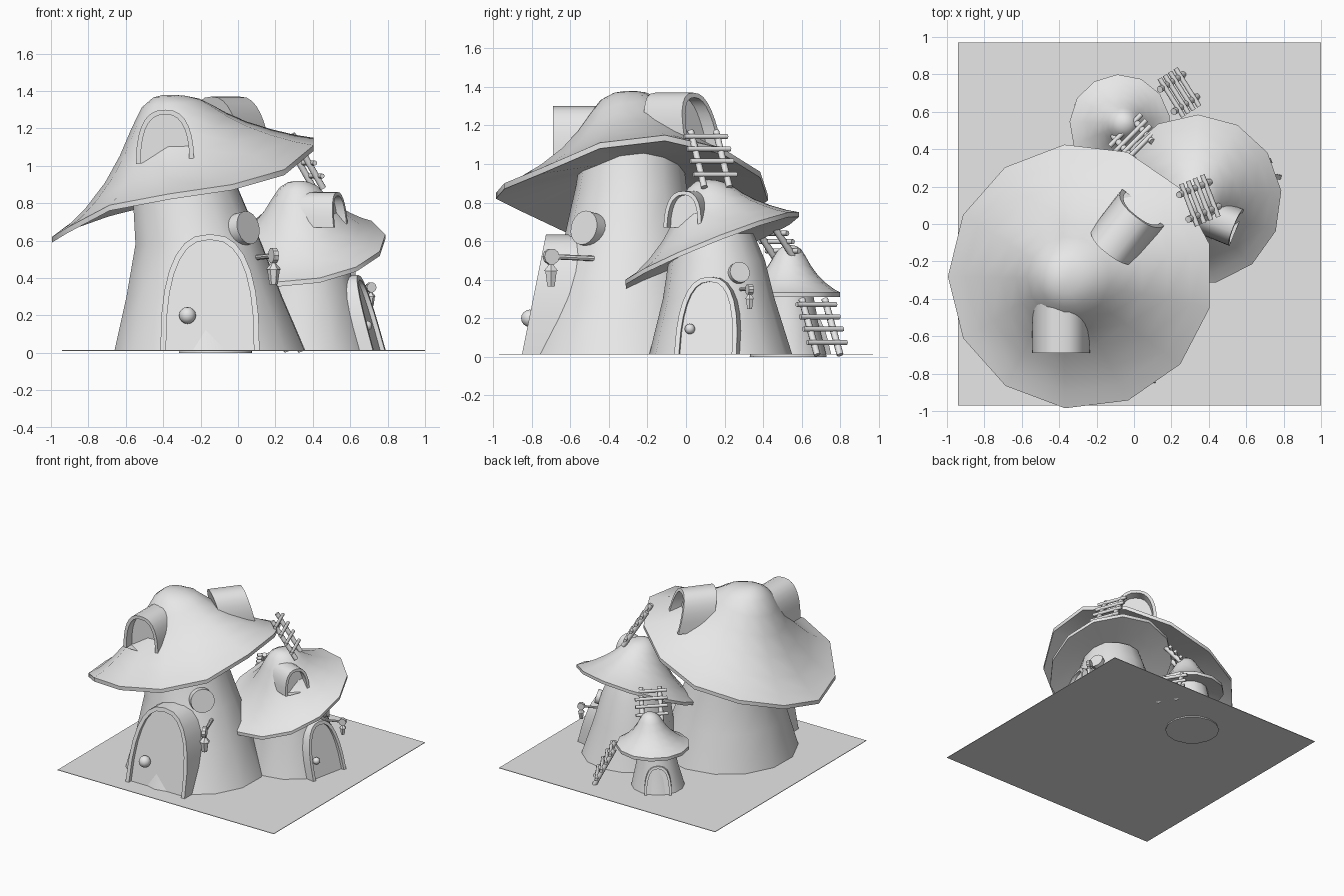
import bpy
import bmesh
from math import cos, sin, pi, radians, atan2
from mathutils import Vector

if "Cube" in bpy.data.objects:
    bpy.data.objects.remove(bpy.data.objects["Cube"])

GREY = (0.8, 0.8, 0.8, 1)
clay = bpy.data.materials.new("clay_grey")
clay.use_nodes = True
clay.diffuse_color = GREY
clay.node_tree.nodes["Principled BSDF"].inputs["Base Color"].default_value = GREY
FLOOR = 0.015


def finish(name, bm, angle=50):
    bmesh.ops.recalc_face_normals(bm, faces=bm.faces)
    mesh = bpy.data.meshes.new(name)
    bm.to_mesh(mesh)
    bm.free()
    mesh.materials.append(clay)
    ob = bpy.data.objects.new(name, mesh)
    bpy.context.collection.objects.link(ob)
    bpy.ops.object.select_all(action='DESELECT')
    ob.select_set(True)
    bpy.context.view_layer.objects.active = ob
    bpy.ops.object.shade_smooth_by_angle(angle=radians(angle))
    return ob


def loft(bm, rings, closed=False):
    """Skin rings of points; close the ends, or join the last ring to the first."""
    rows = [[bm.verts.new(p) for p in ring] for ring in rings]
    n = len(rows[0])
    pairs = list(zip(rows, rows[1:])) + ([(rows[-1], rows[0])] if closed else [])
    for a, b in pairs:
        for i in range(n):
            j = (i + 1) % n
            bm.faces.new((a[i], a[j], b[j], b[i]))
    if not closed:
        bm.faces.new(rows[0])
        bm.faces.new(rows[-1])


def circle(c, r, n, phase=0.0):
    return [Vector((c[0] + r * cos(phase + 2 * pi * i / n),
                    c[1] + r * sin(phase + 2 * pi * i / n), c[2])) for i in range(n)]


def stem(name, sections, n=14):
    bm = bmesh.new()
    loft(bm, [circle((x, y, z), r, n, 0.2) for x, y, z, r in sections])
    finish(name, bm)


# Mushroom cap: bell profile as (share of the way to the rim, share of the height)
BELL = [(0.03, 1), (0.12, 0.98), (0.22, 0.91), (0.31, 0.76), (0.41, 0.57),
        (0.54, 0.38), (0.71, 0.2), (0.87, 0.07), (1, 0)]


def cap(name, rim, apex, under, thick):
    apex, under = Vector(apex), Vector(under)
    rings = []
    for s, h in BELL:
        ring = []
        for p in rim:
            q = apex.lerp(p, s)
            q.z = p.z + (apex.z - p.z) * h
            ring.append(q)
        rings.append(ring)
    lower = [p - Vector((0, 0, thick)) for p in rim]
    rings += [[p.lerp(under, t) for p in lower] for t in (0, 0.35, 0.7, 0.97)]
    bm = bmesh.new()
    loft(bm, rings)
    finish(name, bm)


def arch(name, width, height, wall, depth, recess, loc, facing, lean=0.0):
    """Arched frame with a set-back panel; facing is an angle in degrees."""
    a = radians(facing)
    f, u = Vector((cos(a), sin(a), 0)), Vector((-sin(a), cos(a), 0))

    def outline(w, h, d):
        pts = []
        for i in range(15):
            t = pi * i / 14
            x = (w / 2) * abs(cos(t)) ** 0.8 * (1 if i < 7 else -1)
            z = h * max(sin(t), 0) ** 0.8
            pts.append(Vector(loc) + u * x + f * (d - lean * z) + Vector((0, 0, z)))
        return pts

    w2, h2 = width - 2 * wall, height - wall
    bm = bmesh.new()
    loft(bm, [outline(width, height, -depth), outline(width, height, 0),
              outline(w2, h2, 0), outline(w2, h2, -depth)], closed=True)
    finish(name + "_frame", bm)
    bm = bmesh.new()
    loft(bm, [outline(w2, h2, -recess), outline(w2, h2, -depth)])
    finish(name + "_panel", bm)


def rod(bm, a, b, r, n=8, r2=None):
    a, b = Vector(a), Vector(b)
    rot = (b - a).to_track_quat('Z', 'Y')
    loft(bm, [[p + rot @ q for q in circle((0, 0, 0), k, n)]
              for p, k in ((a, r), (b, r if r2 is None else r2))])


def ladder(name, top, bottom, rung_angle):
    top, bottom = Vector(top), Vector(bottom)
    a = radians(rung_angle)
    side = Vector((cos(a), sin(a), 0))
    bm = bmesh.new()
    for s in (-0.07, 0.07):
        rod(bm, top + side * s, bottom + side * s, 0.018)
    lift = (bottom - top).cross(side).normalized() * 0.014
    if lift.z < 0:
        lift = -lift
    for t in (0.12, 0.34, 0.56, 0.8):
        p = top.lerp(bottom, t) + lift
        rod(bm, p - side * 0.12, p + side * 0.12, 0.013)
    finish(name, bm)


def lantern(name, wall, tip, size):
    """Bracket arm with a round boss, carrying a tapered hanging lamp."""
    wall, tip = Vector(wall), Vector(tip)
    bm = bmesh.new()
    rod(bm, wall, tip, 0.014 * size)
    side = (tip - wall).cross(Vector((0, 0, 1))).normalized() * 0.014
    rod(bm, tip - side, tip + side, 0.042 * size, 10)
    z = Vector((0, 0, size))
    rod(bm, tip, tip - z * 0.06, 0.006)
    rod(bm, tip - z * 0.075, tip - z * 0.04, 0.042 * size, 6, 0.012 * size)
    rod(bm, tip - z * 0.155, tip - z * 0.075, 0.022 * size, 6, 0.034 * size)
    finish(name, bm, 30)


def knob(name, loc, r):
    bm = bmesh.new()
    bmesh.ops.create_uvsphere(bm, u_segments=12, v_segments=8, radius=r)
    bmesh.ops.translate(bm, verts=bm.verts, vec=loc)
    finish(name, bm)


def disc(name, loc, out, r):
    bm = bmesh.new()
    out = Vector(out).normalized()
    rod(bm, Vector(loc) - out * 0.08, loc, r, 20)
    finish(name, bm)


# Ground
bm = bmesh.new()
loft(bm, [[(-0.94, -0.97, z), (1, -0.97, z), (1, 0.97, z), (-0.94, 0.97, z)]
          for z in (FLOOR - 0.004, FLOOR)])
finish("ground", bm)

# Large house
stem("large_stem", [(-0.15, -0.32, FLOOR, 0.52), (-0.18, -0.305, 0.3, 0.425),
                    (-0.21, -0.295, 0.58, 0.345), (-0.28, -0.285, 0.87, 0.29),
                    (-0.29, -0.28, 1.06, 0.26)])
RIM_Z = [1.15, 1.08, 0.96, 0.84, 0.76, 0.68, 0.62, 0.67, 0.79, 0.85, 0.9, 0.98, 1.11]
rim = circle((-0.285, -0.28, 0), 0.71, 13, radians(14))
for p, z in zip(rim, RIM_Z):
    p.z = z
cap("large_cap", rim, (-0.38, -0.29, 1.38), (-0.29, -0.28, 1.02), 0.03)
arch("large_door", 0.53, 0.62, 0.03, 0.3, 0.03, (-0.15, -0.85, FLOOR), -90, 0.2)
knob("large_door_knob", (-0.27, -0.81, 0.2), 0.045)
arch("front_dormer", 0.31, 0.29, 0.025, 0.3, 0.07, (-0.39, -0.69, 1.01), -90)
arch("back_dormer", 0.3, 0.29, 0.025, 0.25, 0.08, (0.055, 0.095, 1.08), 52, 0.25)
disc("large_round_window", (0.055, -0.53, 0.67), (0.75, -0.66, 0.2), 0.09)
lantern("large_lantern", (0.1, -0.48, 0.51), (0.19, -0.7, 0.52), 1.0)

# Middle house
stem("middle_stem", [(0.36, 0.18, FLOOR, 0.37), (0.35, 0.17, 0.3, 0.29),
                     (0.34, 0.16, 0.5, 0.25), (0.33, 0.14, 0.64, 0.21)])
rim = circle((0.335, 0.13, 0), 0.455, 13, radians(6))
for p in rim:
    p.z = 0.57 + 0.4 * (p.y - 0.13) + 0.1 * (p.x - 0.36)
cap("middle_cap", rim, (0.32, 0.1, 0.92), (0.33, 0.14, 0.6), 0.025)
arch("middle_door", 0.33, 0.4, 0.025, 0.25, 0.025, (0.755, 0.1, FLOOR), -12, 0.28)
knob("middle_door_knob", (0.69, 0.02, 0.145), 0.027)
arch("middle_dormer", 0.21, 0.19, 0.02, 0.2, 0.05, (0.55, -0.02, 0.67), -22, 0.1)
disc("middle_round_window", (0.605, 0.28, 0.44), (0.92, 0.38, 0.25), 0.055)
lantern("middle_lantern", (0.56, 0.27, 0.35), (0.71, 0.33, 0.35), 0.65)

# Small house
stem("small_stem", [(-0.12, 0.53, 0, 0.2), (-0.11, 0.53, 0.18, 0.155),
                    (-0.1, 0.53, 0.38, 0.12)])
rim = circle((-0.075, 0.53, 0.335), 0.27, 13, radians(10))
cap("small_cap", rim, (-0.05, 0.54, 0.58), (-0.08, 0.53, 0.37), 0.025)
arch("small_door", 0.2, 0.21, 0.018, 0.12, 0.015, (-0.235, 0.695, FLOOR), 125, 0.25)

# Ladders between the roofs and down to the ground
ladder("upper_ladder", (0.265, 0.09, 1.17), (0.43, 0.16, 0.88), -69)
ladder("middle_ladder", (0.05, 0.39, 0.7), (-0.06, 0.52, 0.5), 45)
ladder("lower_ladder", (0.175, 0.66, 0.3), (0.3, 0.74, 0.01), -58)
